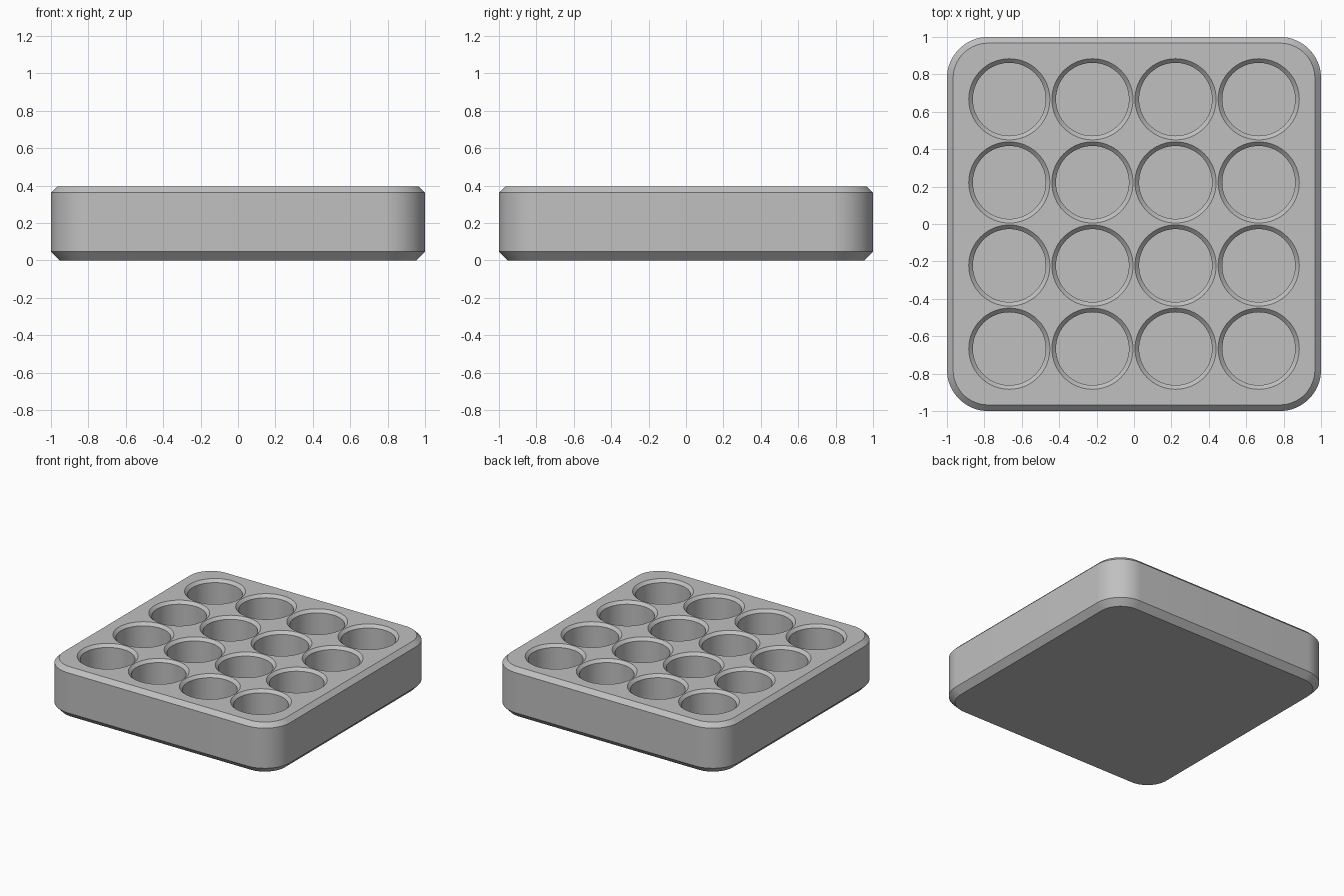
import bpy
import bmesh
from math import cos, sin, pi, radians

cube = bpy.data.objects.get("Cube")
if cube:
    bpy.data.objects.remove(cube, do_unlink=True)

HEIGHT = 0.395
CORNER = 0.22      # outer corner radius
PITCH = 0.4445     # spacing between pockets
FLOOR = 0.05
RIM_R, BORE_R = 0.217, 0.195


def loft(bm, loops):
    """Skin a stack of equal-length point loops and cap both ends."""
    rings = [[bm.verts.new(p) for p in loop] for loop in loops]
    for low, high in zip(rings, rings[1:]):
        n = len(low)
        for i in range(n):
            j = (i + 1) % n
            bm.faces.new((low[i], low[j], high[j], high[i]))
    bm.faces.new(rings[0][::-1])
    bm.faces.new(rings[-1])


def rounded_square(inset, z, steps=16):
    """Square outline with concentric rounded corners."""
    centre, radius = 1 - CORNER, CORNER - inset
    points = []
    for quarter, (sx, sy) in enumerate(((1, 1), (-1, 1), (-1, -1), (1, -1))):
        for k in range(steps + 1):
            a = (quarter + k / steps) * pi / 2
            points.append((sx * centre + radius * cos(a),
                           sy * centre + radius * sin(a), z))
    return points


def circle(cx, cy, radius, z, sides=64):
    return [(cx + radius * cos(2 * pi * i / sides),
             cy + radius * sin(2 * pi * i / sides), z) for i in range(sides)]


def make_object(name, bm):
    mesh = bpy.data.meshes.new(name)
    bm.to_mesh(mesh)
    bm.free()
    obj = bpy.data.objects.new(name, mesh)
    bpy.context.collection.objects.link(obj)
    return obj


# Block with chamfered top and bottom edges
bm = bmesh.new()
loft(bm, [rounded_square(inset, z) for inset, z in (
    (0.045, 0), (0, 0.047), (0, HEIGHT - 0.033), (0.033, HEIGHT))])
tray = make_object("tray", bm)

# Cutter holding all sixteen round pockets with flared rims
bm = bmesh.new()
profile = ((BORE_R, FLOOR), (BORE_R, HEIGHT - RIM_R + BORE_R),
           (RIM_R, HEIGHT), (RIM_R, HEIGHT + 0.1))
for col in range(4):
    for row in range(4):
        cx, cy = (col - 1.5) * PITCH, (row - 1.5) * PITCH
        loft(bm, [circle(cx, cy, r, z) for r, z in profile])
cutter = make_object("pocket_cutter", bm)
cutter.hide_render = True

# Single grey finish
grey = bpy.data.materials.new("grey")
grey.use_nodes = True
colour = (0.53, 0.53, 0.53, 1)
grey.diffuse_color = colour
grey.node_tree.nodes["Principled BSDF"].inputs["Base Color"].default_value = colour
for obj in (tray, cutter):
    obj.data.materials.append(grey)

# Sink the pockets into the block
cut = tray.modifiers.new("pockets", 'BOOLEAN')
cut.operation = 'DIFFERENCE'
cut.solver = 'EXACT'
cut.object = cutter
bpy.ops.object.select_all(action='DESELECT')
bpy.context.view_layer.objects.active = tray
tray.select_set(True)
bpy.ops.object.modifier_apply(modifier=cut.name)
bpy.data.objects.remove(cutter, do_unlink=True)

# Smooth curved walls, crisp chamfers
bpy.ops.object.shade_smooth_by_angle(angle=radians(30))
